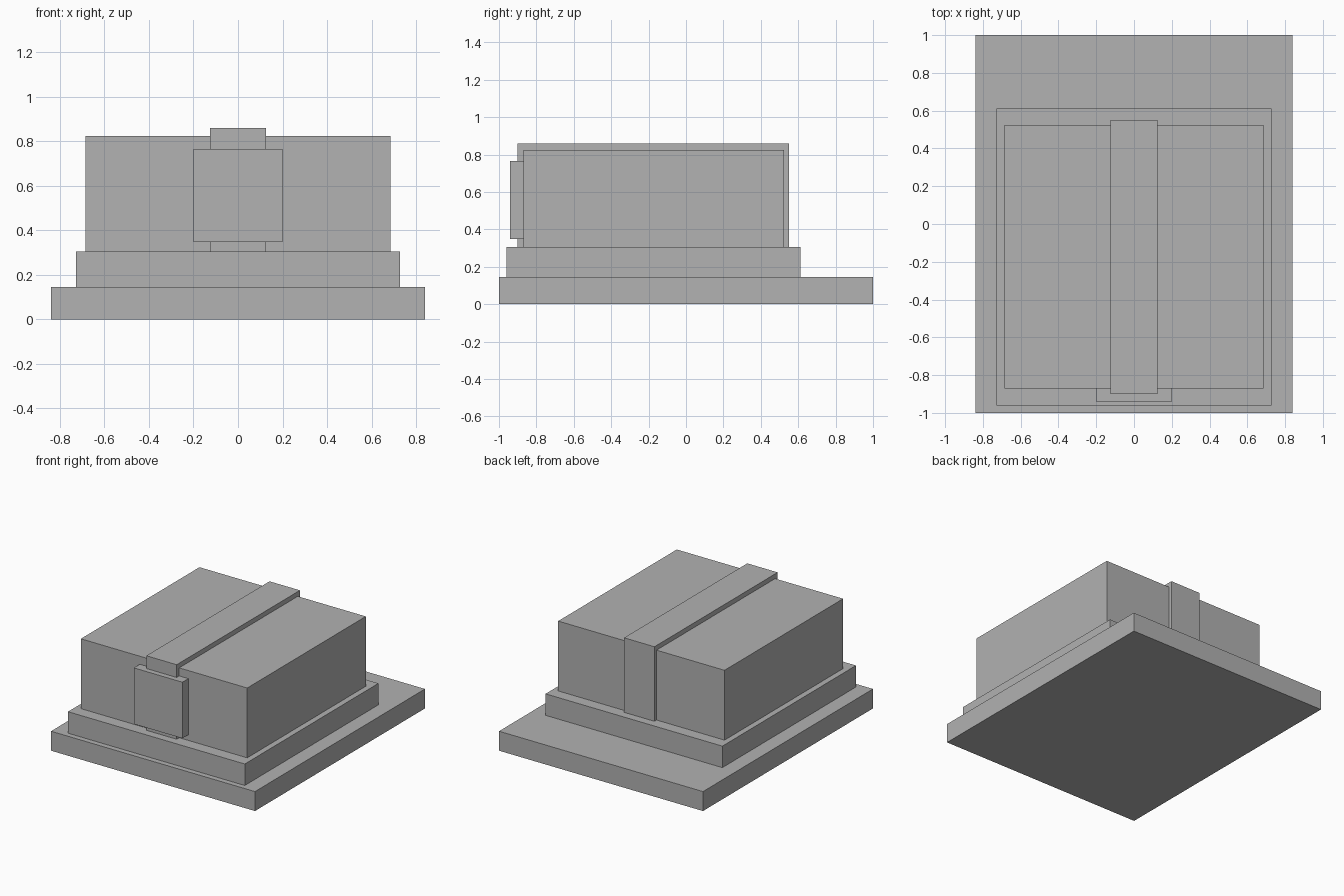
import bpy
import bmesh
from mathutils import Vector

default_cube = bpy.data.objects.get("Cube")
if default_cube:
    bpy.data.objects.remove(default_cube, do_unlink=True)

# Single plain grey
grey = bpy.data.materials.new("plain_grey")
grey.use_nodes = True
colour = (0.445, 0.445, 0.445, 1)
grey.diffuse_color = colour
grey.node_tree.nodes["Principled BSDF"].inputs["Base Color"].default_value = colour


def box(name, half_width, y_range, z_range):
    """Box centred on x, given by its half width and its y and z limits."""
    low = Vector((-half_width, y_range[0], z_range[0]))
    high = Vector((half_width, y_range[1], z_range[1]))
    bm = bmesh.new()
    bmesh.ops.create_cube(bm, size=1)
    bmesh.ops.scale(bm, vec=high - low, verts=bm.verts)
    bmesh.ops.translate(bm, vec=(low + high) / 2, verts=bm.verts)
    mesh = bpy.data.meshes.new(name)
    bm.to_mesh(mesh)
    bm.free()
    mesh.materials.append(grey)
    obj = bpy.data.objects.new(name, mesh)
    bpy.context.collection.objects.link(obj)
    return obj


base_top, step_top = 0.145, 0.305

# Stepped plinth
box("base_slab", 0.84, (-1, 1), (0, base_top))
box("upper_step", 0.728, (-0.96, 0.612), (base_top, step_top))

# Main block with a band wrapped over the front, top and back
box("main_block", 0.685, (-0.87, 0.525), (step_top, 0.825))
box("centre_band", 0.125, (-0.9, 0.55), (step_top, 0.86))

# Raised plate on the front of the band
box("front_plate", 0.2, (-0.94, -0.865), (0.347, 0.765))
